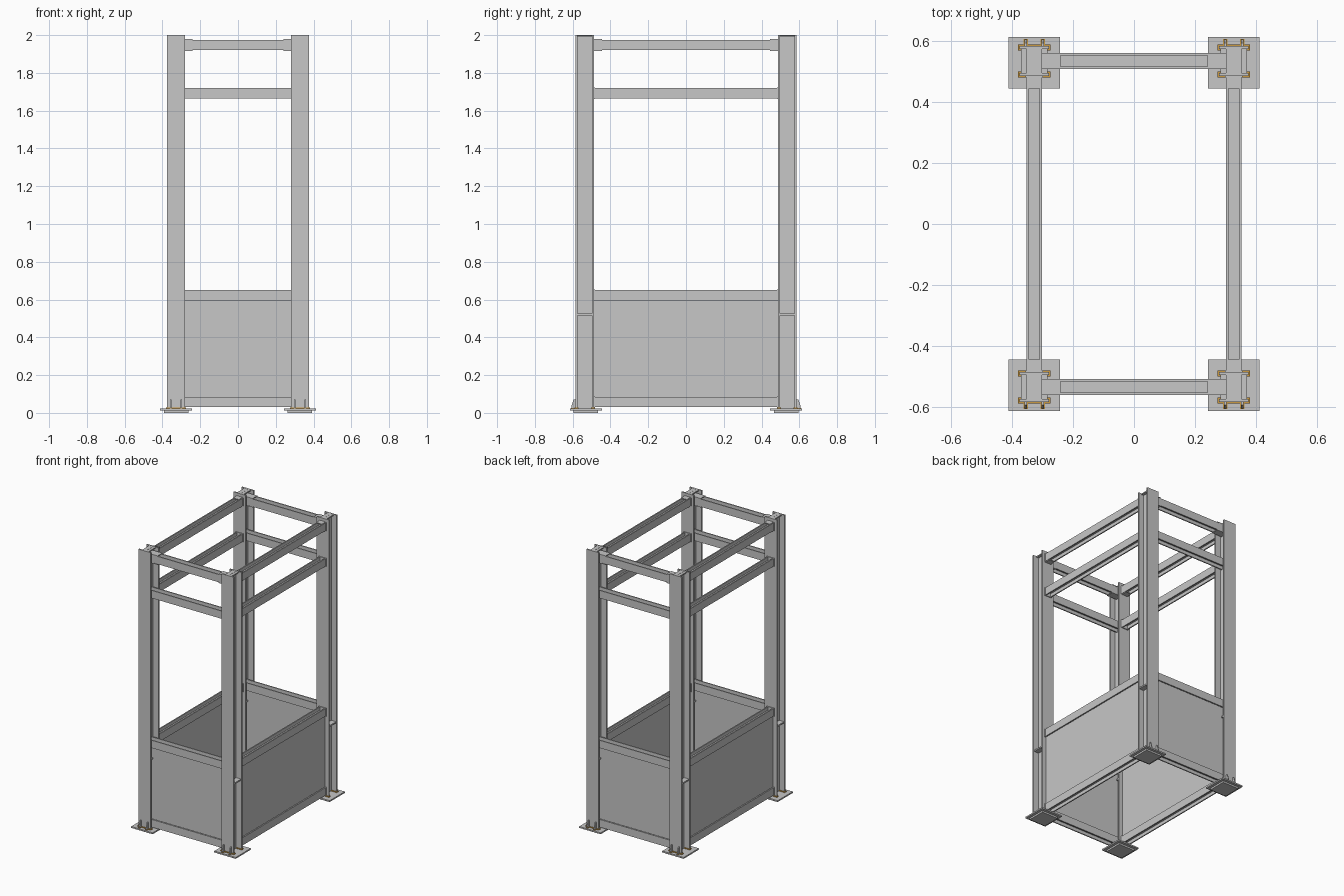
import bpy, bmesh
from mathutils import Matrix, Vector

if "Cube" in bpy.data.objects:
    bpy.data.objects.remove(bpy.data.objects["Cube"])


def material(name, rgb):
    m = bpy.data.materials.new(name)
    m.use_nodes = True
    m.diffuse_color = (*rgb, 1)
    m.node_tree.nodes["Principled BSDF"].inputs["Base Color"].default_value = (*rgb, 1)
    return m


STEEL = material("steel grey", (0.57, 0.57, 0.57))
WELD = material("weld gold", (0.6, 0.32, 0.05))


def finish(bm, name, mat):
    bmesh.ops.recalc_face_normals(bm, faces=bm.faces)
    me = bpy.data.meshes.new(name)
    bm.to_mesh(me)
    bm.free()
    me.materials.append(mat)
    ob = bpy.data.objects.new(name, me)
    bpy.context.collection.objects.link(ob)
    return ob


def box(name, centre, size, mat=STEEL):
    bm = bmesh.new()
    bmesh.ops.create_cube(bm, size=1, matrix=Matrix.Translation(centre) @ Matrix.Diagonal((*size, 1)))
    return finish(bm, name, mat)


def prism(name, outline, push, mat=STEEL):
    """Extrude a flat outline along a vector."""
    bm = bmesh.new()
    face = bm.faces.new([bm.verts.new(p) for p in outline])
    grown = bmesh.ops.extrude_face_region(bm, geom=[face])["geom"]
    bmesh.ops.translate(bm, vec=push, verts=[v for v in grown if isinstance(v, bmesh.types.BMVert)])
    return finish(bm, name, mat)


def h_section(width, depth, flange, web):
    """Outline with flanges along u at both ends of v."""
    a, b, c, w = width / 2, depth / 2, depth / 2 - flange, web / 2
    half = [(-a, -b), (a, -b), (a, -c), (w, -c), (w, c), (a, c)]
    return half + [(-u, -v) for u, v in half]


CX, CY = 0.328, 0.536          # column centres
COL_W, COL_D, FLANGE = 0.096, 0.098, 0.01
PLATE_TOP = 0.022
BEAM_H, BEAM_D = 0.055, 0.052

# Columns with their feet
for sx, side in ((-1, "right"), (1, "left")):
    for sy, end in ((-1, "front"), (1, "back")):
        tag = f"{end}_{side}"
        x, y = sx * CX, sy * CY
        box(f"foot_shim_{tag}", (x, sy * 0.53, 0.006), (0.13, 0.13, 0.012))
        box(f"base_plate_{tag}", (x, sy * 0.53, 0.017), (0.17, 0.17, 0.01))
        outline = [(x + u, y + v, PLATE_TOP) for u, v in h_section(COL_W, COL_D, FLANGE, 0.012)]
        prism(f"column_{tag}", outline, Vector((0, 0, 2 - PLATE_TOP)))
        box(f"column_cap_{tag}", (x, y, 1.995), (0.05, COL_D - 0.002, 0.008))
        # Stiffener between the flanges
        box(f"stiffener_{tag}", (x, y, 0.52), (0.088, COL_D - 2 * FLANGE, 0.01))
        # Welds round the flange feet
        for k in (-1, 1):
            box(f"flange_weld_{tag}", (x, y + k * (COL_D - FLANGE) / 2, PLATE_TOP + 0.003),
                (COL_W + 0.01, FLANGE + 0.01, 0.006), WELD)
            # Gussets on the outer flange
            gx, gy = x + k * 0.028, y + sy * COL_D / 2
            profile = [(0, 0), (0.022, 0), (0.022, 0.012), (0.01, 0.05), (0, 0.05)]
            prism(f"gusset_{tag}", [(gx - 0.004, gy + sy * d, PLATE_TOP + h) for d, h in profile],
                  Vector((0.008, 0, 0)))
            box(f"gusset_weld_{tag}", (gx, gy + sy * 0.011, PLATE_TOP + 0.002),
                (0.014, 0.024, 0.004), WELD)

# Beam levels: name and centre height
LEVELS = {"bottom": 0.0575, "rail": 0.6225, "upper": 1.6925, "top": 1.9475}
section = h_section(BEAM_H, BEAM_D, 0.008, 0.008)
half_x = CX - 0.006
half_y = CY - COL_D / 2

for s in (-1, 1):
    end = "front" if s < 0 else "back"
    side = "right" if s < 0 else "left"
    for level, z in LEVELS.items():
        # Cross beams reach the column webs, long beams the flanges
        prism(f"{level}_beam_{end}", [(-half_x, s * CY + v, z + u) for u, v in section],
              Vector((2 * half_x, 0, 0)))
        prism(f"{level}_beam_{side}", [(s * CX + v, -half_y, z + u) for u, v in section],
              Vector((0, 2 * half_y, 0)))
        for k in (-1, 1):
            box(f"{level}_end_plate_{side}", (s * CX, k * (half_y - 0.003), z),
                (BEAM_D + 0.006, 0.006, BEAM_H + 0.004))
    # Splice plates at the ends of the top beams
    for k in (-1, 1):
        for up in (-1, 1):
            z = LEVELS["top"] + up * (BEAM_H / 2 + 0.002)
            box(f"splice_plate_{end}", (k * 0.281, s * CY, z), (0.08, 0.054, 0.005))
            box(f"splice_plate_{side}", (s * CX, k * (half_y - 0.021), z), (0.045, 0.042, 0.005))
    # Infill panels between bottom beam and rail
    box(f"panel_{end}", (0, s * CY, 0.34), (2 * half_x, 0.034, 0.51))
    box(f"panel_{side}", (s * CX, 0, 0.34), (0.034, 2 * half_y, 0.51))
